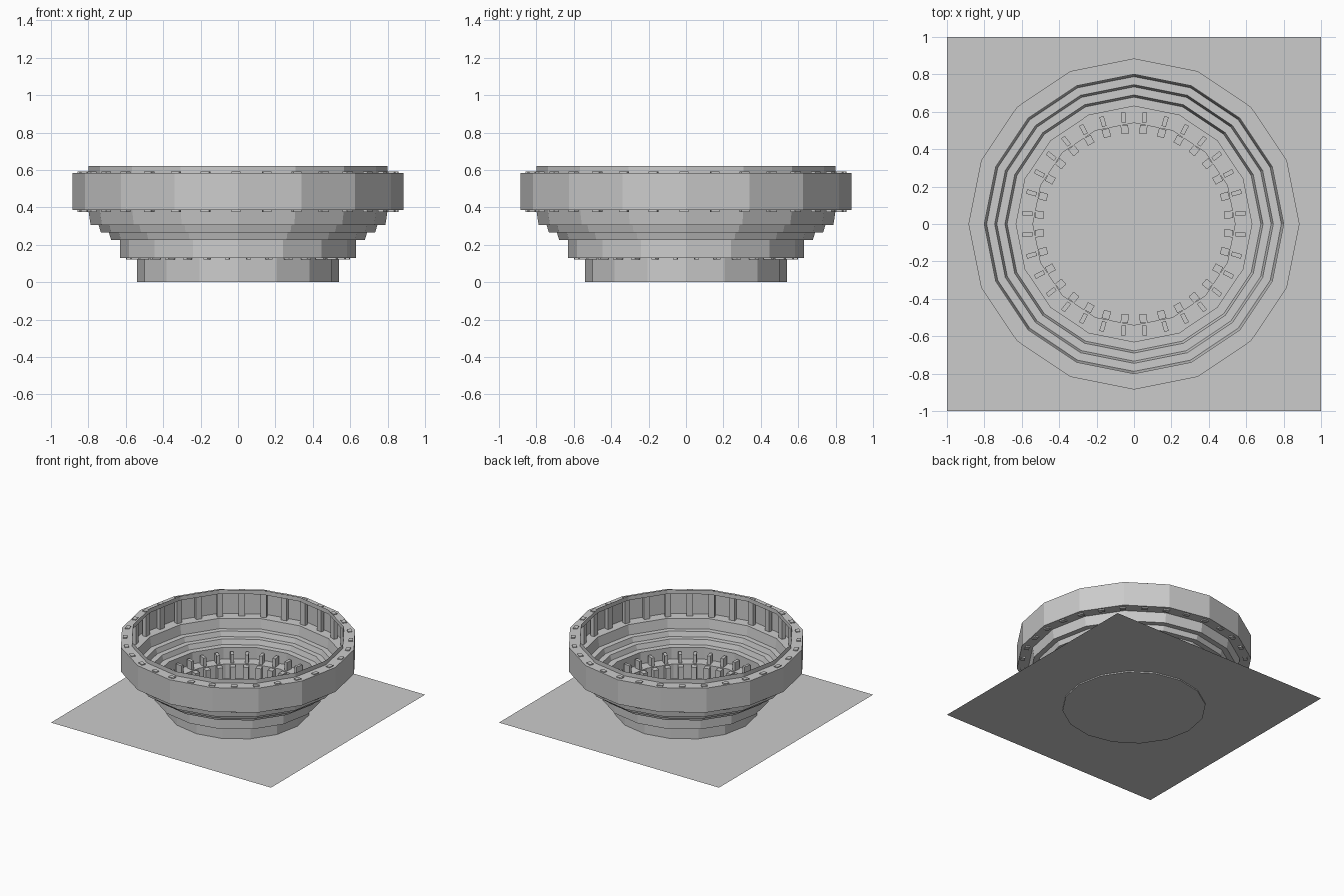
import bpy, bmesh, math
from mathutils import Matrix, Vector

if "Cube" in bpy.data.objects:
    bpy.data.objects.remove(bpy.data.objects["Cube"], do_unlink=True)

SIDES = 16
POSTS = 32

grey = bpy.data.materials.new("plain_grey")
grey.use_nodes = True
colour = (0.6, 0.6, 0.6, 1)
grey.diffuse_color = colour
grey.node_tree.nodes["Principled BSDF"].inputs["Base Color"].default_value = colour


def finish(name, bm):
    mesh = bpy.data.meshes.new(name)
    bm.to_mesh(mesh)
    bm.free()
    mesh.materials.append(grey)
    obj = bpy.data.objects.new(name, mesh)
    bpy.context.collection.objects.link(obj)
    return obj


def lathe(name, profile):
    """Turn an (r, z) profile into a faceted shell; r = 0 closes the centre."""
    bm = bmesh.new()
    verts = [bm.verts.new((r, 0, z)) for r, z in profile]
    edges = [bm.edges.new(pair) for pair in zip(verts, verts[1:])]
    bmesh.ops.spin(bm, geom=verts + edges, cent=(0, 0, 0), axis=(0, 0, 1),
                   angle=2 * math.pi, steps=SIDES)
    bmesh.ops.remove_doubles(bm, verts=bm.verts, dist=0.0005)
    bmesh.ops.recalc_face_normals(bm, faces=bm.faces)
    return finish(name, bm)


def post_ring(name, r_in, r_out, width, z_low, z_high, turn=0.0):
    """Repeat an upright box around the centre."""
    bm = bmesh.new()
    size = Matrix.Diagonal((r_out - r_in, width, z_high - z_low, 1))
    place = Matrix.Translation(((r_in + r_out) / 2, 0, (z_low + z_high) / 2))
    for i in range(POSTS):
        spin = Matrix.Rotation(2 * math.pi * i / POSTS + turn, 4, 'Z')
        bmesh.ops.create_cube(bm, size=1, matrix=spin @ place @ size)
    return finish(name, bm)


# Flat square ground sheet
bm = bmesh.new()
bmesh.ops.create_grid(bm, x_segments=1, y_segments=1, size=1,
                      matrix=Matrix.Translation((0, 0, 0.01)))
finish("ground_sheet", bm)

# Base drum, ledge and lower wall
lathe("base_drum", [(0, 0), (0.54, 0), (0.54, 0.13)])
lathe("lower_tier", [(0.54, 0.13), (0.63, 0.13), (0.63, 0.225)])

# Three flared seating steps
steps = [(0.63, 0.225)]
for r, z in ((0.69, 0.265), (0.745, 0.305), (0.8, 0.385)):
    steps += [(r - 0.012, steps[-1][1]), (r, z)]
lathe("seating_steps", steps)

# Open gallery: floor, outer wall, roof and parapet
lathe("upper_gallery", [(0.8, 0.385), (0.885, 0.385), (0.885, 0.585),
                        (0.8, 0.585), (0.8, 0.62)])

# Rings of posts
offset = -math.radians(0.7)
half = math.pi / POSTS
post_ring("gallery_posts", 0.825, 0.857, 0.046, 0.375, 0.592, offset)
post_ring("ledge_posts", 0.545, 0.6, 0.024, 0.12, 0.2, half)
post_ring("drum_posts", 0.485, 0.53, 0.04, 0.01, 0.125, half)
